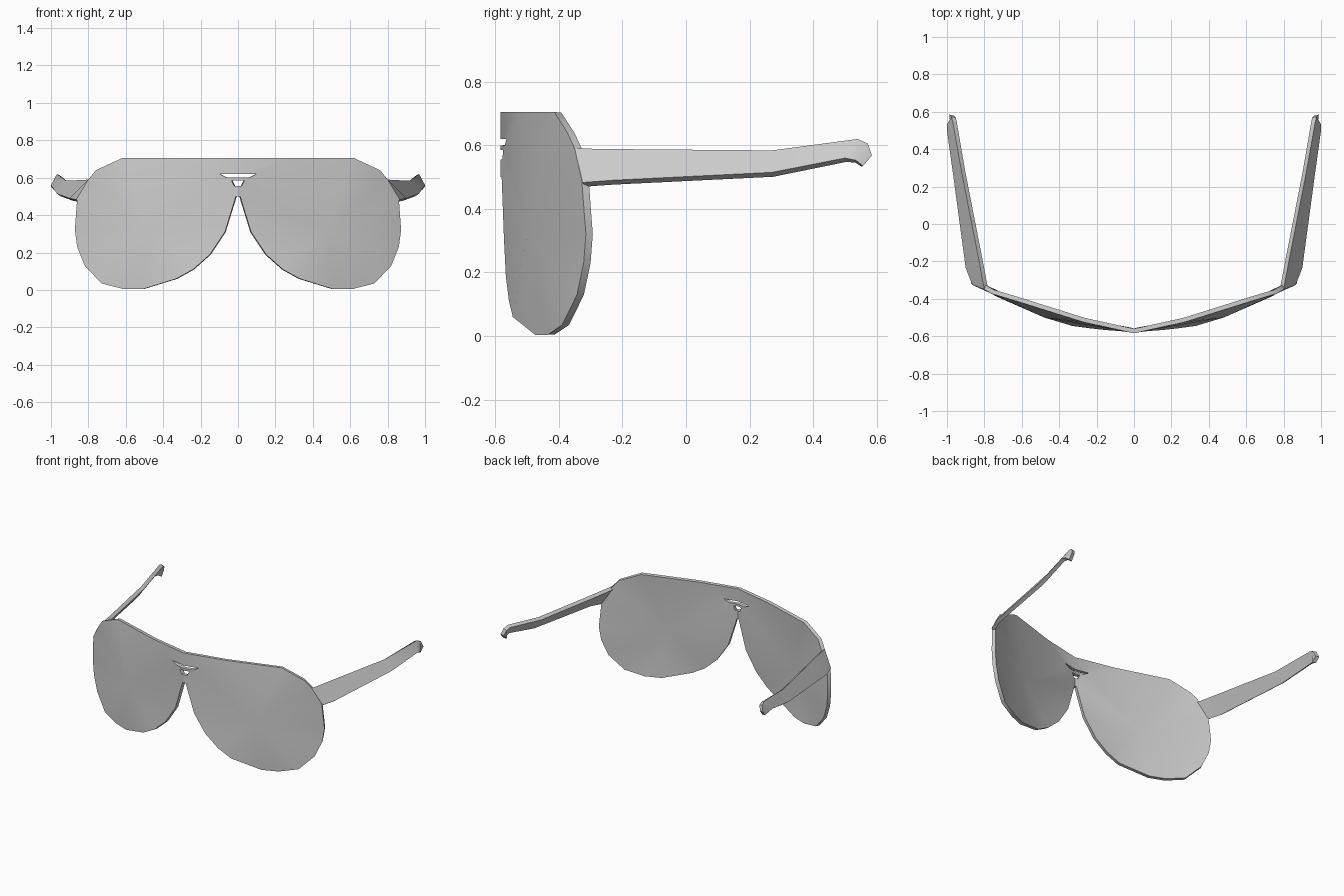
import bpy, math

if "Cube" in bpy.data.objects:
    bpy.data.objects.remove(bpy.data.objects["Cube"])


def build(name, verts, faces, thickness):
    """Half shell -> mirrored across x, thickened inward, edges kept crisp."""
    mesh = bpy.data.meshes.new(name)
    mesh.from_pydata(verts, [], faces)
    obj = bpy.data.objects.new(name, mesh)
    bpy.context.collection.objects.link(obj)
    mirror = obj.modifiers.new("mirror", 'MIRROR')
    mirror.use_clip = True
    mirror.merge_threshold = 0.0005
    solid = obj.modifiers.new("thickness", 'SOLIDIFY')
    solid.thickness = thickness
    solid.offset = -1
    bpy.ops.object.select_all(action='DESELECT')
    obj.select_set(True)
    bpy.context.view_layer.objects.active = obj
    bpy.ops.object.convert(target='MESH')
    bpy.ops.object.shade_smooth_by_angle(angle=math.radians(30))
    return obj


# Lens front: bulged fan around a centre point, outline counter-clockwise from the front
centre = (0.48, -0.50, 0.32)
outline = [
    (0.62, -0.415, 0.705), (0.27, -0.525, 0.705), (0.10, -0.565, 0.62),
    (0.06, -0.57, 0.60), (0.035, -0.575, 0.585), (0.02, -0.578, 0.555),
    (0.012, -0.58, 0.50), (0.07, -0.573, 0.31), (0.15, -0.567, 0.19),
    (0.24, -0.557, 0.11), (0.33, -0.545, 0.06), (0.51, -0.475, 0.004),
    (0.61, -0.435, 0.004), (0.73, -0.39, 0.035), (0.82, -0.343, 0.13),
    (0.86, -0.322, 0.23), (0.872, -0.315, 0.32), (0.86, -0.328, 0.49),
    (0.80, -0.35, 0.59), (0.76, -0.373, 0.64)]
n = len(outline)
verts = [centre] + outline
faces = [(0, 1 + i, 1 + (i + 1) % n) for i in range(n)]

# Bridge: three bars joining the lenses, with two slots left between them
for right_top, right_low, z_top, z_low in ((2, 3, 0.705, 0.62),
                                           (4, 5, 0.60, 0.585),
                                           (6, 7, 0.555, 0.50)):
    k = len(verts)
    verts += [(0, -0.584, z_top), (0, -0.584, z_low)]
    faces.append((right_top, k, k + 1, right_low))
build("lens_front", verts, faces, 0.024)

# Temples: tilted strips given as (top point, bottom point) stations
stations = [
    ((0.80, -0.35, 0.59), (0.865, -0.325, 0.483)),
    ((0.828, -0.20, 0.588), (0.90, -0.235, 0.49)),
    ((0.92, 0.27, 0.584), (0.968, 0.27, 0.515)),
    ((0.968, 0.54, 0.62), (1.0, 0.50, 0.56)),
    ((0.975, 0.572, 0.606), (0.999, 0.535, 0.553)),
    ((0.988, 0.585, 0.568), (0.985, 0.557, 0.535))]
verts = [p for pair in stations for p in pair]
faces = [(2 * i, 2 * i + 1, 2 * i + 3, 2 * i + 2) for i in range(len(stations) - 1)]
build("temples", verts, faces, 0.024)
